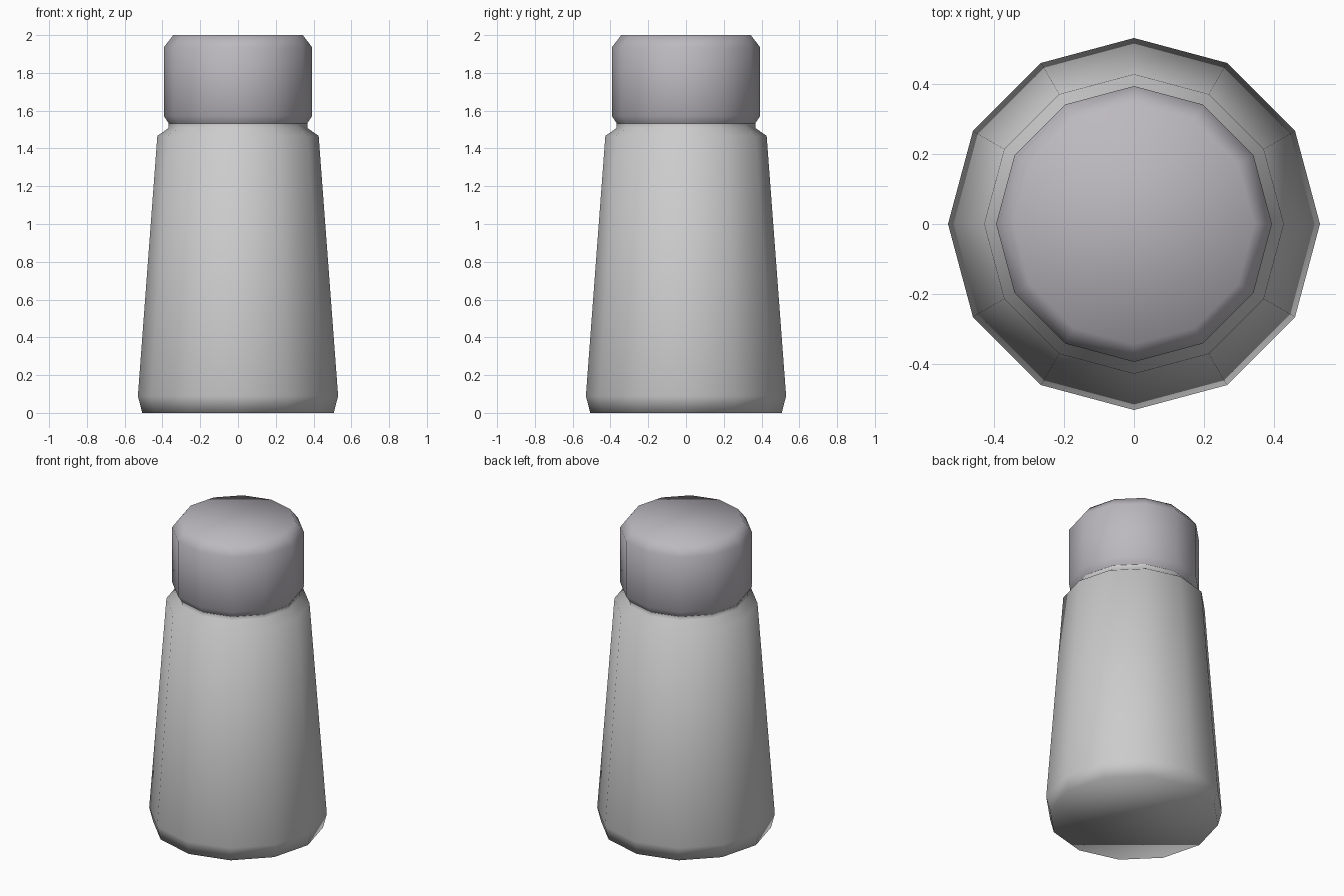
import bpy, bmesh
from math import cos, sin, tau

if "Cube" in bpy.data.objects:
    bpy.data.objects.remove(bpy.data.objects["Cube"])

SIDES = 12


def lathe(name, profile, close_bottom=False, close_top=False):
    """Revolve (radius, z) points into a smooth 12-sided shell."""
    bm = bmesh.new()
    rings = [[bm.verts.new((r * cos(tau * i / SIDES), r * sin(tau * i / SIDES), z))
              for i in range(SIDES)] for r, z in profile]
    for low, high in zip(rings, rings[1:]):
        for i in range(SIDES):
            j = (i + 1) % SIDES
            bm.faces.new((low[i], low[j], high[j], high[i]))
    if close_bottom:
        bm.faces.new(rings[0][::-1])
    if close_top:
        bm.faces.new(rings[-1])
    for f in bm.faces:
        f.smooth = True
    mesh = bpy.data.meshes.new(name)
    bm.to_mesh(mesh)
    bm.free()
    obj = bpy.data.objects.new(name, mesh)
    bpy.context.collection.objects.link(obj)
    return obj


# Tapered body with chamfered foot, sloped shoulder and short neck
lathe("shaker_body", [(0.507, 0), (0.53, 0.09), (0.427, 1.467),
                      (0.367, 1.508), (0.367, 1.533)], close_bottom=True)

# Chamfered cap sitting on the neck
cap = lathe("shaker_cap", [(0.367, 1.533), (0.393, 1.573),
                           (0.393, 1.935), (0.343, 2.0)], close_top=True)
mat = bpy.data.materials.new("cap_grey")
mat.diffuse_color = (0.5, 0.48, 0.52, 1)
mat.use_nodes = True
mat.node_tree.nodes["Principled BSDF"].inputs["Base Color"].default_value = mat.diffuse_color
cap.data.materials.append(mat)
